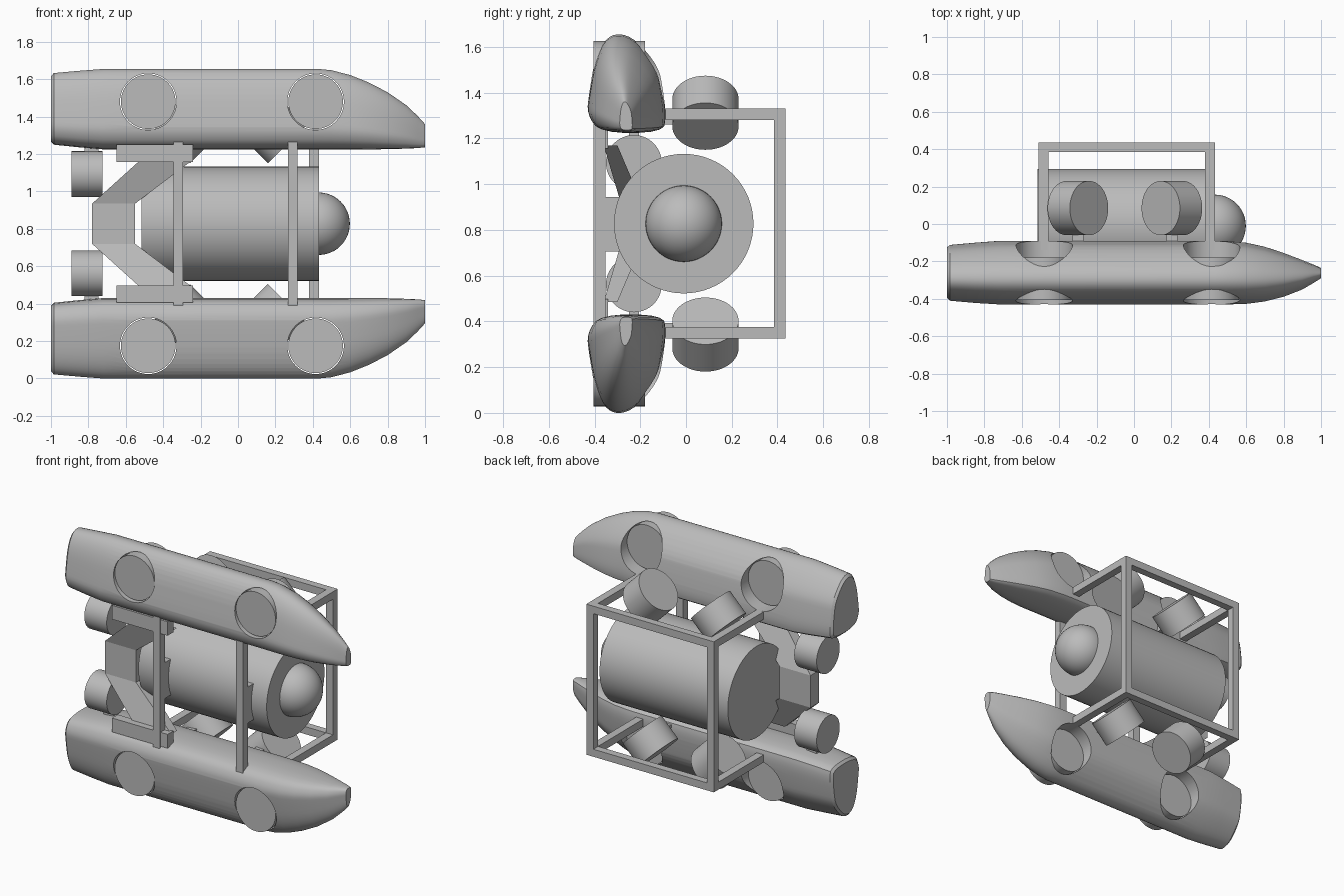
import bpy, bmesh
from math import pi
from mathutils import Vector, Matrix

if "Cube" in bpy.data.objects:
    bpy.data.objects.remove(bpy.data.objects["Cube"], do_unlink=True)

MID = 0.8275  # height of the mirror plane
GREY = (0.5, 0.5, 0.5, 1)
mat = bpy.data.materials.new("plain_grey")
mat.use_nodes = True
mat.diffuse_color = GREY
mat.node_tree.nodes["Principled BSDF"].inputs["Base Color"].default_value = GREY


def finish(name, bm, smooth=False, angle=0.6):
    bmesh.ops.recalc_face_normals(bm, faces=bm.faces)
    me = bpy.data.meshes.new(name)
    bm.to_mesh(me)
    bm.free()
    ob = bpy.data.objects.new(name, me)
    bpy.context.collection.objects.link(ob)
    me.materials.append(mat)
    if smooth:
        shade(ob, angle)
    return ob


def shade(ob, angle=0.6):
    bpy.ops.object.select_all(action='DESELECT')
    ob.select_set(True)
    bpy.context.view_layer.objects.active = ob
    bpy.ops.object.shade_smooth_by_angle(angle=angle)


def box(name, x, y, z):
    bm = bmesh.new()
    bmesh.ops.create_cube(bm, size=1)
    for v in bm.verts:
        v.co = [r[0] + (c + 0.5) * (r[1] - r[0]) for c, r in zip(v.co, (x, y, z))]
    return finish(name, bm)


def cylinder(name, a, b, r, smooth=True):
    a, b = Vector(a), Vector(b)
    d = b - a
    bm = bmesh.new()
    m = Matrix.Translation((a + b) / 2) @ d.to_track_quat('Z', 'Y').to_matrix().to_4x4()
    bmesh.ops.create_cone(bm, cap_ends=True, segments=64, radius1=r, radius2=r,
                          depth=d.length, matrix=m)
    return finish(name, bm, smooth)


def loft(name, rings, smooth=False):
    bm = bmesh.new()
    loops = [[bm.verts.new(p) for p in ring] for ring in rings]
    n = len(loops[0])
    for a, b in zip(loops, loops[1:]):
        for i in range(n):
            j = (i + 1) % n
            bm.faces.new((a[i], a[j], b[j], b[i]))
    bm.faces.new(loops[0])
    bm.faces.new(loops[-1])
    return finish(name, bm, smooth)


def hull_section():
    """Rounded hull outline scaled to a unit square."""
    pts = [(-.38, 1.225), (-.44, 1.31), (-.43, 1.40), (-.405, 1.55), (-.36, 1.64), (-.30, 1.67),
           (-.22, 1.64), (-.12, 1.52), (-.10, 1.42), (-.085, 1.30), (-.10, 1.225)]
    for _ in range(2):
        cut = []
        for p, q in zip(pts, pts[1:] + pts[:1]):
            cut += [tuple(a * .75 + b * .25 for a, b in zip(p, q)),
                    tuple(a * .25 + b * .75 for a, b in zip(p, q))]
        pts = cut
    lo = [min(p[k] for p in pts) for k in (0, 1)]
    hi = [max(p[k] for p in pts) for k in (0, 1)]
    return [tuple((p[k] - lo[k]) / (hi[k] - lo[k]) for k in (0, 1)) for p in pts]


SECTION = hull_section()
# Hull stations: x, front y, back y, bottom z, top z
STATIONS = [(-1, -.395, -.125, 1.265, 1.615), (-.985, -.41, -.112, 1.25, 1.633),
            (-.85, -.422, -.1, 1.236, 1.645), (-.72, -.43, -.09, 1.225, 1.655),
            (.43, -.43, -.09, 1.225, 1.655), (.5, -.43, -.092, 1.225, 1.648),
            (.6, -.427, -.1, 1.225, 1.622), (.7, -.414, -.122, 1.225, 1.582),
            (.8, -.389, -.155, 1.226, 1.53), (.9, -.35, -.193, 1.229, 1.461),
            (.96, -.315, -.217, 1.232, 1.404), (1, -.29, -.235, 1.236, 1.36)]

for s, side in ((1, "upper"), (-1, "lower")):
    def z(h):
        return MID + s * (h - MID)

    def zr(a, b):
        return sorted((z(a), z(b)))

    # Pontoon with two bored tunnels
    rings = [[(x, y0 + u * (y1 - y0), z(z0 + v * (z1 - z0))) for u, v in SECTION]
             for x, y0, y1, z0, z1 in STATIONS]
    hull = loft(side + "_pontoon", rings)
    for x in (-.48, .415):
        cutter = cylinder("tunnel_cutter", (x, -.7, z(1.48)), (x, .2, z(1.48)), .151, False)
        mod = hull.modifiers.new("tunnel", 'BOOLEAN')
        mod.operation = 'DIFFERENCE'
        mod.solver = 'EXACT'
        mod.object = cutter
        bpy.context.view_layer.objects.active = hull
        bpy.ops.object.modifier_apply(modifier=mod.name)
        bpy.data.objects.remove(cutter, do_unlink=True)
        cylinder(side + "_tunnel_thruster", (x, -.405, z(1.48)), (x, -.18, z(1.48)), .146)
    shade(hull, .55)

    # Rear thruster and its stub
    cylinder(side + "_rear_thruster", (-.89, -.228, z(1.093)), (-.725, -.228, z(1.093)), .122)
    box(side + "_rear_thruster_stub", (-.82, -.745), (-.25, -.205), zr(1.2, 1.26))

    # Angled thrusters
    for x, d in ((-.3, 1), (.2025, -1)):
        o = .0594
        cylinder(side + "_angled_thruster", (x - d * o, .085, z(1.3125 - o)),
                 (x + d * o, .085, z(1.3125 + o)), .145)
        box(side + "_angled_thruster_stub", (x - .03, x + .03), (-.13, 0), zr(1.262, 1.32))

    # Frame rails and cross bar
    for x in (-.51, .38):
        box(side + "_frame_rail", (x, x + .052), (-.14, .435), zr(1.28, 1.33))
    box(side + "_frame_crossbar", (-.51, .432), (.385, .435), zr(1.28, 1.33))

    # Foot plate under the pontoon
    box(side + "_foot_plate", (-.65, -.24), (-.4, -.34), zr(1.157, 1.25))

# Frame posts
for x in (-.51, .38):
    box("frame_post", (x, x + .052), (.385, .435), (.33, 1.325))

# Front struts with blocks that hold the hull tube
for x in (-.345, .267):
    box("front_strut", (x, x + .052), (-.405, -.352), (.39, 1.265))
    box("tube_block", (x, x + .052), (-.36, -.28), (.705, .945))

# Cranked side bracket
PATH = [(-.52, -.24, -.36, -.30, 1.17), (-.78, -.55, -.29, -.2, .935),
        (-.78, -.55, -.29, -.2, .72), (-.52, -.24, -.36, -.30, .485)]
loft("side_bracket", [[(a, c, h), (b, c, h), (b, d, h), (a, d, h)] for a, b, c, d, h in PATH])

# Main tube and dome
cylinder("main_tube", (-.515, -.01, MID), (.432, -.01, MID), .305)
bm = bmesh.new()
bmesh.ops.create_uvsphere(bm, u_segments=48, v_segments=24, radius=.167,
                          matrix=Matrix.Translation((.431, -.01, MID)) @ Matrix.Rotation(pi / 2, 4, 'Y'))
finish("front_dome", bm, True)
